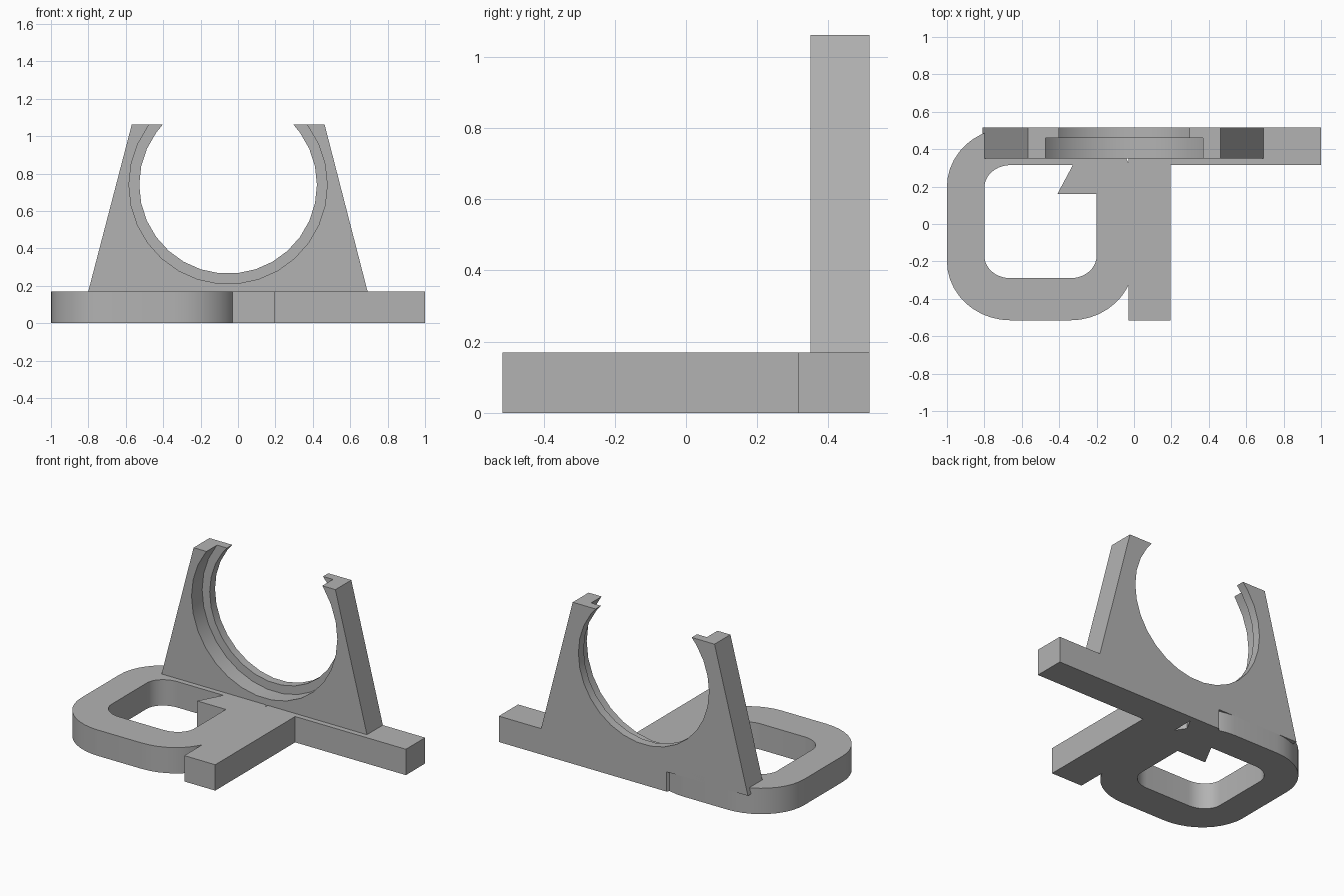
import bpy, bmesh, math

cube = bpy.data.objects.get("Cube")
if cube:
    bpy.data.objects.remove(cube, do_unlink=True)

grey = bpy.data.materials.new("plain grey")
grey.use_nodes = True
colour = (0.45, 0.45, 0.45, 1)
grey.diffuse_color = colour
grey.node_tree.nodes["Principled BSDF"].inputs["Base Color"].default_value = colour

BASE_TOP = 0.17
BACK = 0.515


def finish(name, bm):
    bmesh.ops.recalc_face_normals(bm, faces=bm.faces)
    mesh = bpy.data.meshes.new(name)
    bm.to_mesh(mesh)
    bm.free()
    mesh.materials.append(grey)
    obj = bpy.data.objects.new(name, mesh)
    bpy.context.collection.objects.link(obj)
    bpy.ops.object.select_all(action='DESELECT')
    obj.select_set(True)
    bpy.context.view_layer.objects.active = obj
    bpy.ops.object.shade_smooth_by_angle(angle=math.radians(30))
    return obj


def extrude(bm, faces, offset):
    geom = bmesh.ops.extrude_face_region(bm, geom=faces, use_keep_orig=True)["geom"]
    verts = [g for g in geom if isinstance(g, bmesh.types.BMVert)]
    bmesh.ops.translate(bm, verts=verts, vec=offset)


def prism(name, points, offset):
    bm = bmesh.new()
    face = bm.faces.new([bm.verts.new(p) for p in points])
    extrude(bm, [face], offset)
    return finish(name, bm)


def rounded_loop(x0, x1, y0, y1, rx, ry, steps=10):
    """Rectangle with elliptical corners, counter-clockwise."""
    corners = [(x1 - rx, y1 - ry), (x0 + rx, y1 - ry), (x0 + rx, y0 + ry), (x1 - rx, y0 + ry)]
    points = []
    for quarter, (cx, cy) in enumerate(corners):
        for i in range(steps + 1):
            a = (quarter + i / steps) * math.pi / 2
            points.append((cx + rx * math.cos(a), cy + ry * math.sin(a), 0))
    return points


# Rounded frame of the base
bm = bmesh.new()
outer = [bm.verts.new(p) for p in rounded_loop(-1, 0, -BACK, BACK, 0.34, 0.315)]
inner = [bm.verts.new(p) for p in rounded_loop(-0.8, -0.2, -0.29, 0.315, 0.14, 0.12)]
n = len(outer)
ring = [bm.faces.new((outer[i], outer[(i + 1) % n], inner[(i + 1) % n], inner[i]))
        for i in range(n)]
extrude(bm, ring, (0, 0, BASE_TOP))
finish("base_frame", bm)

# Slanted tail across the frame corner
tail = [(-0.41, 0.16, 0), (-0.2, 0.16, 0), (-0.01, BACK, 0), (-0.22, BACK, 0)]
prism("base_tail", tail, (0, 0, BASE_TOP))

# Angled foot: stem to the front, long bar along the back
foot = [(-0.03, -BACK, 0), (0.195, -BACK, 0), (0.195, 0.315, 0),
        (1, 0.315, 0), (1, BACK, 0), (-0.03, BACK, 0)]
prism("base_foot", foot, (0, 0, BASE_TOP))

# Upright cradle: tapered plate with an open round seat, stepped in depth
CX, CZ, TOP, BOTTOM = -0.053, 0.74, 1.062, 0.13


def cradle(name, radius, y0, y1):
    end = math.asin((TOP - CZ) / radius)
    step = math.radians(12)
    first = math.floor(end / step)
    last = math.ceil((-math.pi - end) / step)
    angles = [end] + [k * step for k in range(first, last - 1, -1)] + [-math.pi - end]
    arc = [(CX + radius * math.cos(a), y0, CZ + radius * math.sin(a)) for a in angles]
    outline = [(-0.568, y0, TOP), (-0.811, y0, BOTTOM), (0.703, y0, BOTTOM), (0.463, y0, TOP)]
    return prism(name, outline + arc, (0, y1 - y0, 0))


cradle("cradle_front", 0.53, 0.35, 0.46)
cradle("cradle_back_lip", 0.475, 0.46, BACK)
